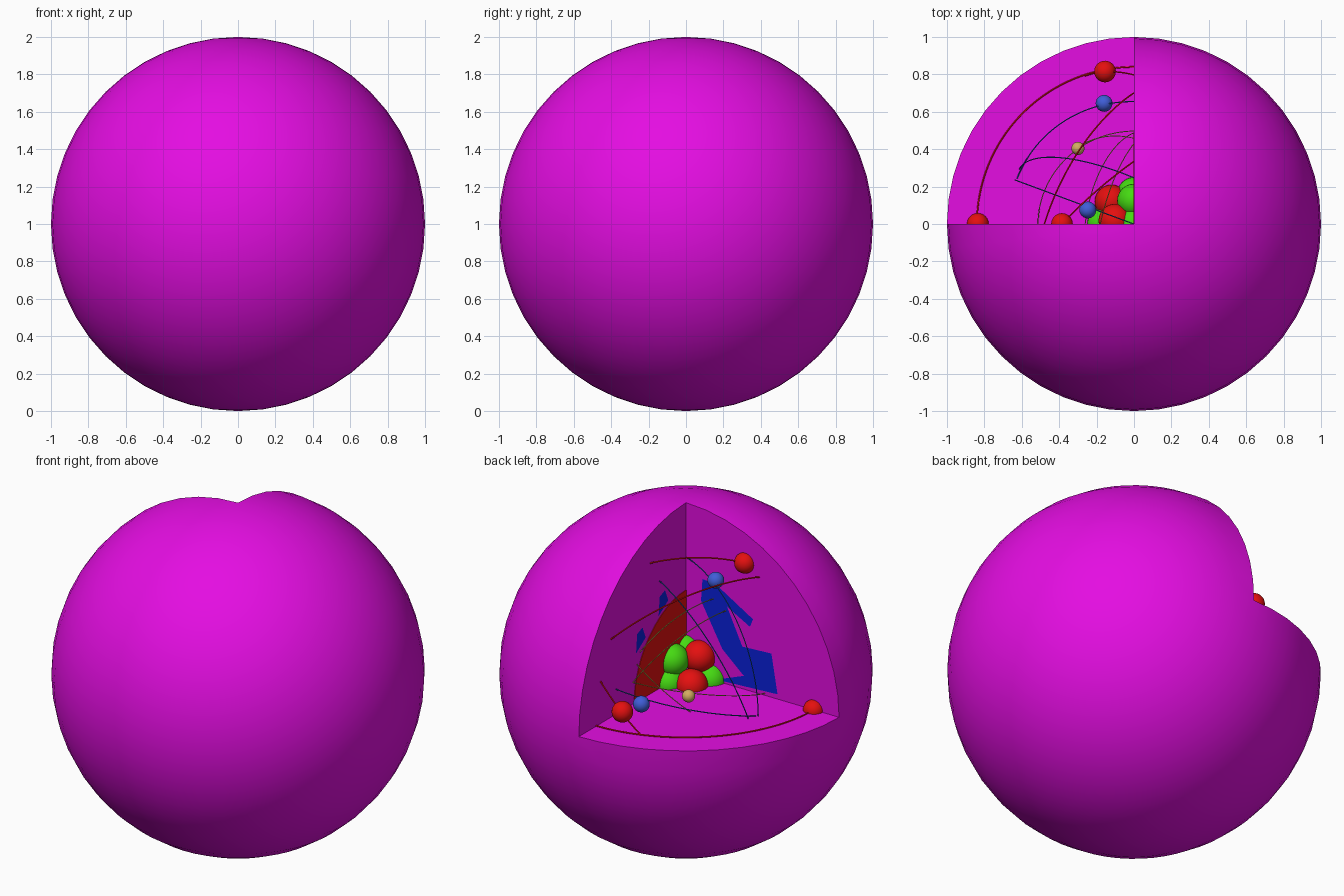
import bpy, bmesh, math
from mathutils import Vector

if "Cube" in bpy.data.objects:
    bpy.data.objects.remove(bpy.data.objects["Cube"])

CENTRE = Vector((0, 0, 1))

def mat(name, r, g, b):
    m = bpy.data.materials.new(name)
    m.diffuse_color = (r, g, b, 1)
    m.use_nodes = True
    m.node_tree.nodes["Principled BSDF"].inputs["Base Color"].default_value = m.diffuse_color
    return m

MAGENTA = mat("magenta", 0.78, 0.004, 0.76)
RED = mat("red", 0.78, 0.005, 0.005)
GREEN = mat("green", 0.06, 0.70, 0.006)
DEEP_BLUE = mat("deep_blue", 0.003, 0.015, 0.72)
BLUE = mat("electron_blue", 0.05, 0.11, 0.68)
SAND = mat("sand_yellow", 0.65, 0.42, 0.12)
TEAL = mat("orbit_blue", 0.005, 0.10, 0.35)
OLIVE = mat("orbit_yellow", 0.55, 0.50, 0.08)

def add(name, bm, material, loc=(0, 0, 0), smooth=True):
    me = bpy.data.meshes.new(name)
    bm.to_mesh(me)
    bm.free()
    me.materials.append(material)
    ob = bpy.data.objects.new(name, me)
    ob.location = CENTRE + Vector(loc)
    bpy.context.collection.objects.link(ob)
    if smooth:
        bpy.ops.object.select_all(action='DESELECT')
        ob.select_set(True)
        bpy.context.view_layer.objects.active = ob
        bpy.ops.object.shade_smooth_by_angle(angle=math.radians(35))
    return ob

def cut_sphere(name, r, material, loc=(0, 0, 0)):
    """Sphere with the back-left-upper eighth removed and its three walls closed."""
    bm = bmesh.new()
    bmesh.ops.create_uvsphere(bm, u_segments=48, v_segments=24, radius=r)
    gone = []
    for f in bm.faces:
        c = f.calc_center_median()
        if c.x < 0 and c.y > 0 and c.z > 0:
            gone.append(f)
    bmesh.ops.delete(bm, geom=gone, context='FACES')
    e = 1e-4
    rim = [v for v in bm.verts if v.co.x < e and v.co.y > -e and v.co.z > -e]
    corner = bm.verts.new((0, 0, 0))
    for axis, other in ((0, 1), (1, 2), (2, 0)):
        arc = [v for v in rim if abs(v.co[axis]) < e]
        arc.sort(key=lambda v: v.co[other])
        bm.faces.new([corner] + arc)
    bmesh.ops.recalc_face_normals(bm, faces=bm.faces)
    return add(name, bm, material, loc)

def ball(name, loc, r, material):
    bm = bmesh.new()
    bmesh.ops.create_uvsphere(bm, u_segments=24, v_segments=16, radius=r)
    add(name, bm, material, loc)

def orbit(name, p, q, material, thick):
    """Great-circle arc between two points, drawn as a thin tube."""
    p, q = Vector(p), Vector(q)
    r = (p.length + q.length) / 2
    ang = p.angle(q)
    cu = bpy.data.curves.new(name, 'CURVE')
    cu.dimensions = '3D'
    cu.bevel_depth = thick
    cu.bevel_resolution = 1
    sp = cu.splines.new('POLY')
    n = 32
    sp.points.add(n)
    for i in range(n + 1):
        t = i / n
        v = p.normalized() * math.sin((1 - t) * ang) + q.normalized() * math.sin(t * ang)
        sp.points[i].co = (*(v.normalized() * r), 1)
    cu.materials.append(material)
    ob = bpy.data.objects.new(name, cu)
    ob.location = CENTRE
    bpy.context.collection.objects.link(ob)

def patch(name, pts, material):
    bm = bmesh.new()
    f = bm.faces.new([bm.verts.new(p) for p in pts])
    f.normal_update()
    if f.normal.dot(Vector((-1, 1, 0))) < 0:
        f.normal_flip()
    bmesh.ops.triangulate(bm, faces=[f])
    add(name, bm, material, smooth=False)

# Nested cut-away shells; the red core stands just proud of the x wall
cut_sphere("outer_shell", 1.0, MAGENTA)
cut_sphere("middle_shell", 0.67, DEEP_BLUE, (0.004, -0.004, -0.004))
cut_sphere("inner_core", 0.49, RED, (-0.003, -0.004, -0.004))

# Blue areas showing on the walls
wall = [(.11, .58), (.2, .57), (.44, .43), (.42, .38), (.27, .46), (.37, .25),
        (.56, .26), (.6, .03), (.2, .01), (.38, .08), (.24, .2), (.1, .45)]
patch("blue_wall_patch", [(-a, 0.003, z) for a, z in wall], DEEP_BLUE)
for y, z in ((.43, .35), (.22, .49)):
    patch("small_blue_patch", [(-0.003, y + dy, z + dz) for dy, dz in
          ((-.05, .0), (-.02, .07), (.03, .05), (.04, -.06))], DEEP_BLUE)

# Nucleus
for p in ((-.12, .12, 0), (-.1, .018, .125)):
    ball("proton", p, 0.09, RED)
for p in ((0, .125, .12), (0, .16, 0), (-.16, 0, 0), (0, 0, .13)):
    ball("neutron", p, 0.09, GREEN)

# Electrons
for p in ((-.155, .815, .118), (-.835, 0, 0), (-.385, 0, .748)):
    ball("outer_electron", p, 0.058, RED)
for p in ((-.16, .645, .10), (-.247, .075, .637)):
    ball("middle_electron", p, 0.045, BLUE)
ball("inner_electron", (-.3, .404, .093), 0.035, SAND)

# Orbits
for p, q in (((-.84, 0, .004), (0, .84, .004)), ((-.26, .79, 0), (0, .80, .25)),
             ((-.48, 0, .69), (0, .70, .46)), ((-.385, 0, .748), (0, .335, .77))):
    orbit("outer_orbit", p, q, RED, 0.004)
for p, q in (((-.62, .24, 0), (0, .66, .15)), ((-.635, .235, 0), (-.001, 0, .68)),
             ((-.605, .29, 0), (0, .25, .64))):
    orbit("middle_orbit", p, q, TEAL, 0.003)
for p, q in (((-.51, 0, .01), (0, .5, .13)), ((-.18, 0, .48), (0, .43, .28)),
             ((-.31, .40, 0), (0, .46, .22)), ((-.26, 0, .43), (0, .49, .13))):
    orbit("inner_orbit", p, q, OLIVE, 0.0025)
